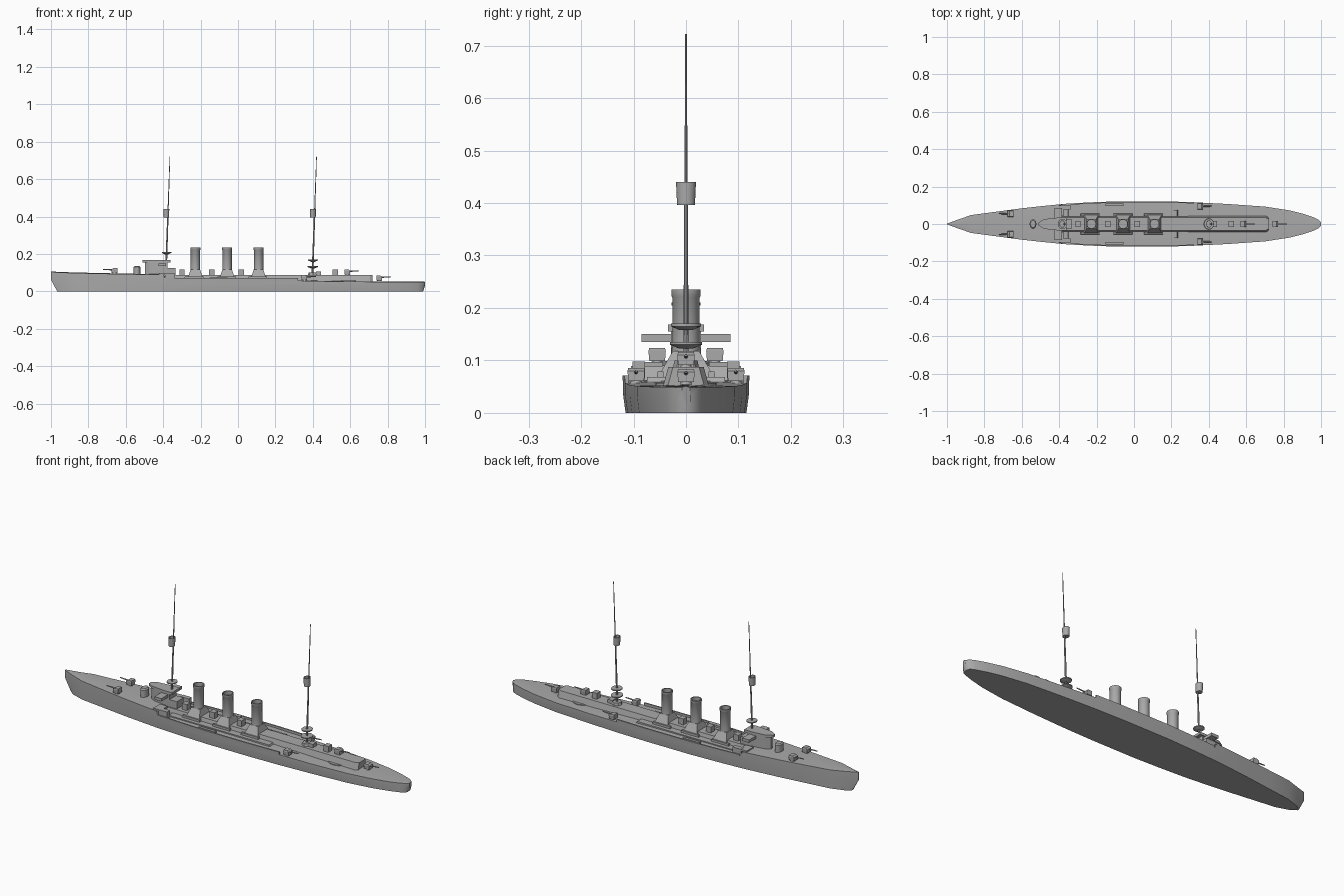
import bpy, bmesh, math
from mathutils import Vector

if "Cube" in bpy.data.objects:
    bpy.data.objects.remove(bpy.data.objects["Cube"])

GREY = (0.40, 0.40, 0.40, 1)
paint = bpy.data.materials.new("warship grey")
paint.use_nodes = True
paint.diffuse_color = GREY
paint.node_tree.nodes["Principled BSDF"].inputs["Base Color"].default_value = GREY


def finish(name, bm, smooth=True):
    bmesh.ops.recalc_face_normals(bm, faces=bm.faces)
    mesh = bpy.data.meshes.new(name)
    bm.to_mesh(mesh)
    bm.free()
    mesh.materials.append(paint)
    ob = bpy.data.objects.new(name, mesh)
    bpy.context.collection.objects.link(ob)
    if smooth:
        bpy.ops.object.select_all(action='DESELECT')
        bpy.context.view_layer.objects.active = ob
        ob.select_set(True)
        bpy.ops.object.shade_smooth_by_angle(angle=math.radians(35))
    return ob


def loft(name, rings, smooth=True):
    """Skin a list of equal-length closed rings and cap both ends."""
    bm = bmesh.new()
    rows = [[bm.verts.new(p) for p in ring] for ring in rings]
    n = len(rows[0])
    for a, b in zip(rows, rows[1:]):
        for i in range(n):
            j = (i + 1) % n
            bm.faces.new((a[i], a[j], b[j], b[i]))
    bm.faces.new(rows[0])
    bm.faces.new(rows[-1])
    return finish(name, bm, smooth)


def oval(x, y, z, rx, ry, n=16):
    return [(x + rx * math.cos(2 * math.pi * i / n),
             y + ry * math.sin(2 * math.pi * i / n), z) for i in range(n)]


def rect(x, y, z, hx, hy):
    return [(x - hx, y - hy, z), (x + hx, y - hy, z), (x + hx, y + hy, z), (x - hx, y + hy, z)]


def box(name, x, y, z0, z1, hx, hy, top=1.0):
    return loft(name, [rect(x, y, z0, hx, hy), rect(x, y, z1, hx * top, hy * top)], False)


def drum(name, x, y, rings, n=16):
    return loft(name, [oval(x, y, z, rx, ry, n) for z, rx, ry in rings])


def rod(name, start, end, r0, r1, n=8):
    a, b = Vector(start), Vector(end)
    turn = (b - a).to_track_quat('Z', 'Y')
    return loft(name, [[p + turn @ Vector(c) for c in oval(0, 0, 0, r, r, n)]
                       for p, r in ((a, r0), (b, r1))])


def slab(name, outline, z0, z1):
    return loft(name, [[(x, y, z) for x, y in outline] for z in (z0, z1)], False)


def gun(name, x, y, z, aim):
    """Shielded gun, open at the rear, with barrel along the aim direction."""
    drum(name + "_pedestal", x, y, [(z, .012, .012), (z + .012, .008, .008)], 10)
    s = .015
    loft(name + "_shield", [rect(x, y, z + .005, s, s), rect(x, y, z + .024, s, s * 1.1),
                            rect(x - aim * .004, y, z + .030, s * .7, s)], False)
    rod(name + "_barrel", (x + aim * .005, y, z + .021), (x + aim * .062, y, z + .024), .004, .0025)


# Hull: station, half beam, deck height
stations = [(-1, .002, .103), (-.94, .024, .100), (-.87, .048, .098), (-.75, .064, .095),
            (-.6, .084, .092), (-.48, .097, .090), (-.40, .105, .089), (-.385, .106, .062),
            (-.25, .114, .062), (-.1, .120, .062), (.15, .120, .060), (.32, .116, .057),
            (.5, .107, .053), (.7, .093, .051), (.83, .073, .050), (.91, .053, .049),
            (.96, .036, .049), (.985, .024, .049), (1, .008, .048)]
rings = []
for x, w, h in stations:
    low = x + .033 if x == -1 else x
    low = min(low, .985 + (x - .985) * .3)
    rings.append([(low, -w * .96, 0), (x, -w, h * .6), (x, -w, h), (x, 0, h + .003),
                  (x, w, h), (x, w, h * .6), (low, w * .96, 0)])
loft("hull", rings)

# Amidships bulwarks and long deckhouse
for side, s in (("left", 1), ("right", -1)):
    run = [(x, w) for x, w, h in stations if -.39 < x < .4]
    loft(side + "_bulwark", [[(x, s * w, .05), (x, s * (w + .001), .071),
                              (x, s * (w - .006), .071), (x, s * (w - .006), .05)]
                             for x, w in run], False)
    # Casemates at the forecastle break
    box(side + "_casemate", -.365, s * .090, .06, .098, .025, .012)
    box(side + "_break_plate", -.40, s * .072, .088, .097, .022, .028)
    # Boats and deck gratings
    box(side + "_grating", -.105, s * .103, .062, .073, .048, .007)
    for i, x in enumerate((-.235, -.06, .105)):
        box(f"{side}_boat_skid_{i}", x, s * .049, .06, .079, .052, .006, .95)
    gun(side + "_fore_gun", -.66, s * .055, .094, -1)
    gun(side + "_quarter_gun", .355, s * .095, .056, 1)

loft("deckhouse", [[(x, -w - .010, .05), (x, -w, .087), (x, w, .087), (x, w + .010, .05)]
                   for x, w in ((-.40, .034), (.40, .034), (.66, .034), (.705, .034), (.72, .025))], False)
for s in (1, -1):
    box("side_house", -.06, s * .05, .05, .068, .30, .025, .97)

# Funnels with flared casings
for i, x in enumerate((-.228, -.058, .110)):
    loft(f"funnel_casing_{i}", [rect(x, 0, .06, .046, .058), rect(x, 0, .085, .036, .044),
                                rect(x, 0, .118, .025, .025)], False)
    drum(f"funnel_{i}", x, 0, [(.08, .030, .030), (.115, .025, .026), (.220, .025, .026),
                               (.223, .027, .028), (.235, .027, .028), (.235, .022, .023),
                               (.215, .022, .023)], 20)

# Deckhouse lockers and ventilators
for i, x in enumerate((-.30, -.14, .018, .43, .52)):
    box(f"ventilator_{i}", x, 0, .08, .118 if x != .43 else .105, .014, .015)
drum("hatch_ring", .59, 0, [(.052, .058, .058), (.057, .058, .058)], 24)
gun("upper_aft_gun", .585, 0, .086, 1)
gun("stern_gun", .755, 0, .054, 1)

# Conning tower and bridge
drum("conning_tower", -.54, 0, [(.088, .018, .026), (.130, .018, .026), (.136, .013, .020)])
nose = [(-.51, -.008), (-.48, -.026), (-.41, -.034), (-.36, -.034),
        (-.36, .034), (-.41, .034), (-.48, .026), (-.51, .008)]
house = [(x * .8 - .09, y * .85) for x, y in nose]
slab("bridge_house", house, .085, .155)
slab("bridge_roof", nose, .155, .168)
box("bridge_wings", -.405, 0, .135, .150, .020, .085)
box("chart_house", -.37, 0, .085, .125, .035, .028)

# Raked masts with spotting tops and searchlight platforms
for name, x, deck, discs in (("fore", -.386, .085, ((.205, .025),)),
                             ("main", .398, .085, ((.165, .026), (.130, .028)))):
    rake = .022 / .635
    at = lambda z: x + (z - deck) * rake
    rod(name + "_lower_mast", (x, 0, deck), (at(.42), 0, .42), .005, .0035)
    rod(name + "_topmast", (at(.41), 0, .41), (at(.722), 0, .722), .003, .0016)
    drum(name + "_spotting_top", at(.42) - .009, 0,
         [(.396, .015, .017), (.440, .016, .019), (.440, .013, .016), (.425, .013, .016)])
    for k, (z, r) in enumerate(discs):
        drum(f"{name}_platform_{k}", at(z), 0, [(z - .007, r * .4, r * .5), (z, r, r * 1.1),
                                                (z + .005, r, r * 1.1)])
drum("main_mast_base", .40, 0, [(.08, .028, .026), (.100, .022, .022)], 8)
